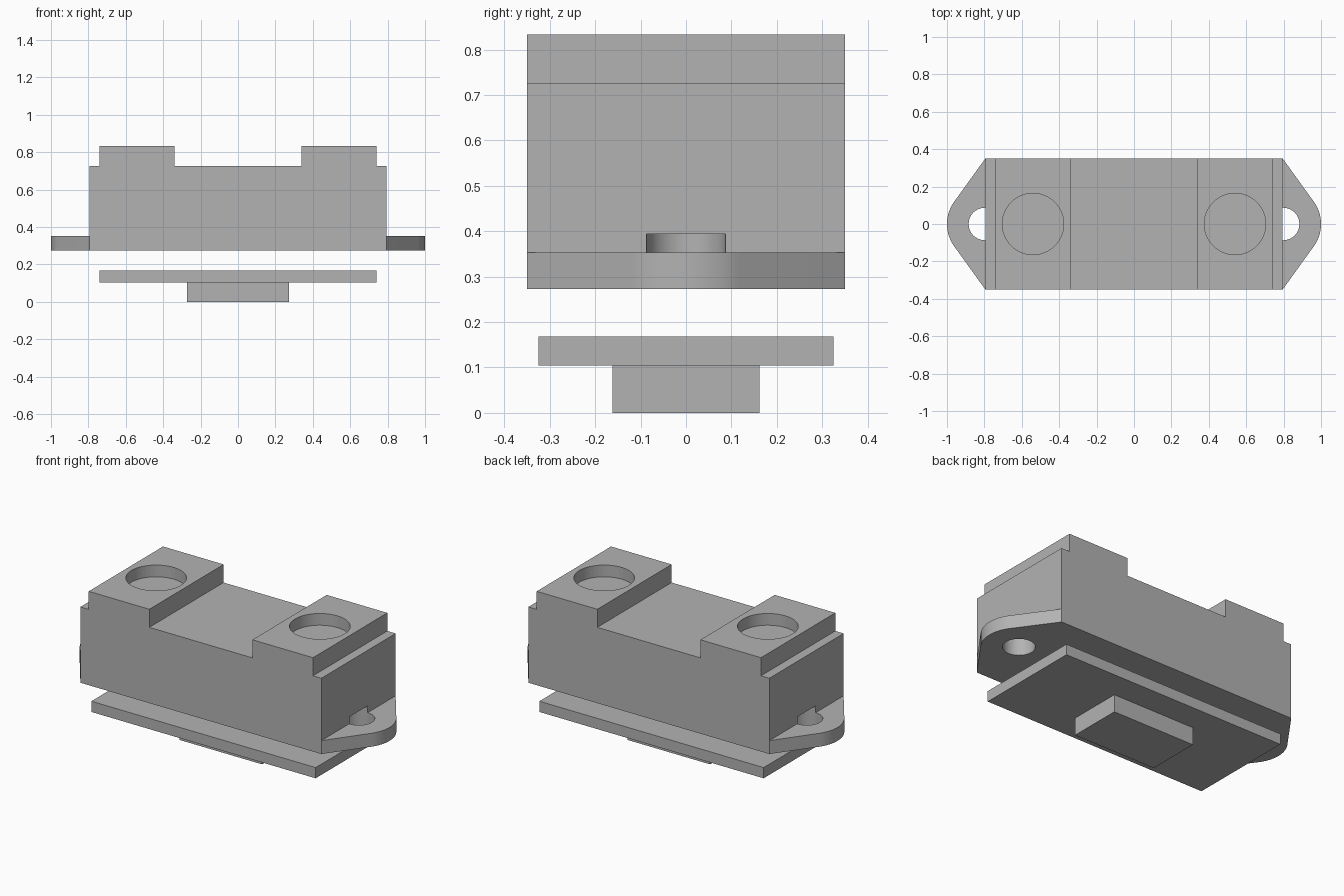
import bpy
import bmesh
from math import sin, cos, pi, acos
from mathutils import Vector

cube = bpy.data.objects.get("Cube")
if cube:
    bpy.data.objects.remove(cube, do_unlink=True)

grey = bpy.data.materials.new("mid_grey")
grey.use_nodes = True
COLOUR = (0.45, 0.45, 0.45, 1)
grey.diffuse_color = COLOUR
grey.node_tree.nodes["Principled BSDF"].inputs["Base Color"].default_value = COLOUR


def prism(name, outline, offset):
    """Extrude a closed 3D outline along an offset vector."""
    bm = bmesh.new()
    face = bm.faces.new([bm.verts.new(p) for p in outline])
    side = bmesh.ops.extrude_face_region(bm, geom=[face])
    moved = [v for v in side["geom"] if isinstance(v, bmesh.types.BMVert)]
    bmesh.ops.translate(bm, verts=moved, vec=Vector(offset))
    bmesh.ops.recalc_face_normals(bm, faces=bm.faces)
    mesh = bpy.data.meshes.new(name)
    bm.to_mesh(mesh)
    bm.free()
    mesh.materials.append(grey)
    obj = bpy.data.objects.new(name, mesh)
    bpy.context.collection.objects.link(obj)
    return obj


def box(name, half_x, half_y, z0, z1):
    corners = [(-1, -1), (1, -1), (1, 1), (-1, 1)]
    return prism(name, [(x * half_x, y * half_y, z0) for x, y in corners], (0, 0, z1 - z0))


def cylinder(name, x, radius, z0, z1, steps=64):
    ring = [2 * pi * i / steps for i in range(steps)]
    return prism(name, [(x + radius * cos(a), radius * sin(a), z0) for a in ring], (0, 0, z1 - z0))


def combine(target, tool, operation):
    """Apply a boolean and discard the tool object."""
    tool.hide_render = True
    mod = target.modifiers.new("cut", "BOOLEAN")
    mod.operation, mod.solver, mod.object = operation, "EXACT", tool
    bpy.context.view_layer.objects.active = target
    bpy.ops.object.modifier_apply(modifier=mod.name)
    bpy.data.objects.remove(tool, do_unlink=True)


HALF_X, HALF_Y = 0.795, 0.35
BOTTOM, FLANGE_TOP, DECK, PAD_TOP = 0.273, 0.353, 0.725, 0.833
EAR_X, EAR_R = 0.797, 0.203

# Stepped housing with two raised pads
half = [(0.34, DECK), (0.34, PAD_TOP), (0.74, PAD_TOP), (0.74, DECK), (HALF_X, DECK), (HALF_X, FLANGE_TOP)]
profile = half + [(-x, z) for x, z in reversed(half)]
housing = prism("housing", [(x, -HALF_Y, z) for x, z in profile], (0, 2 * HALF_Y, 0))

# Mounting base with rounded ears, sides tangent to the ear arcs
tangent = pi / 2 - acos(EAR_R / HALF_Y)
tangent = pi / 2 - tangent
arc = [tangent * (2 * i / 24 - 1) for i in range(25)]
right = [(HALF_X, -HALF_Y)]
right += [(EAR_X + EAR_R * cos(a), EAR_R * sin(a)) for a in
          [t * (pi / 2 - tangent) / tangent for t in arc]]
right += [(HALF_X, HALF_Y)]
outline = right + [(-x, -y) for x, y in right]
base = prism("mounting_base", [(x, y, BOTTOM) for x, y in outline], (0, 0, FLANGE_TOP - BOTTOM))
combine(housing, base, "UNION")

# Round pockets in the pads and bolt holes biting into the housing ends
for side in (-1, 1):
    combine(housing, cylinder("pocket_cutter", side * 0.54, 0.164, PAD_TOP - 0.07, PAD_TOP + 0.1), "DIFFERENCE")
    combine(housing, cylinder("bolt_cutter", side * EAR_X, 0.087, BOTTOM - 0.05, 0.394), "DIFFERENCE")

# Separate cover plate with its block below the housing
cover = box("cover_plate", 0.74, 0.325, 0.104, 0.168)
block = box("cover_block", 0.272, 0.162, 0, 0.104)

# Smooth curved walls, keep edges crisp
bpy.ops.object.select_all(action="DESELECT")
housing.select_set(True)
bpy.context.view_layer.objects.active = housing
bpy.ops.object.shade_smooth_by_angle()
